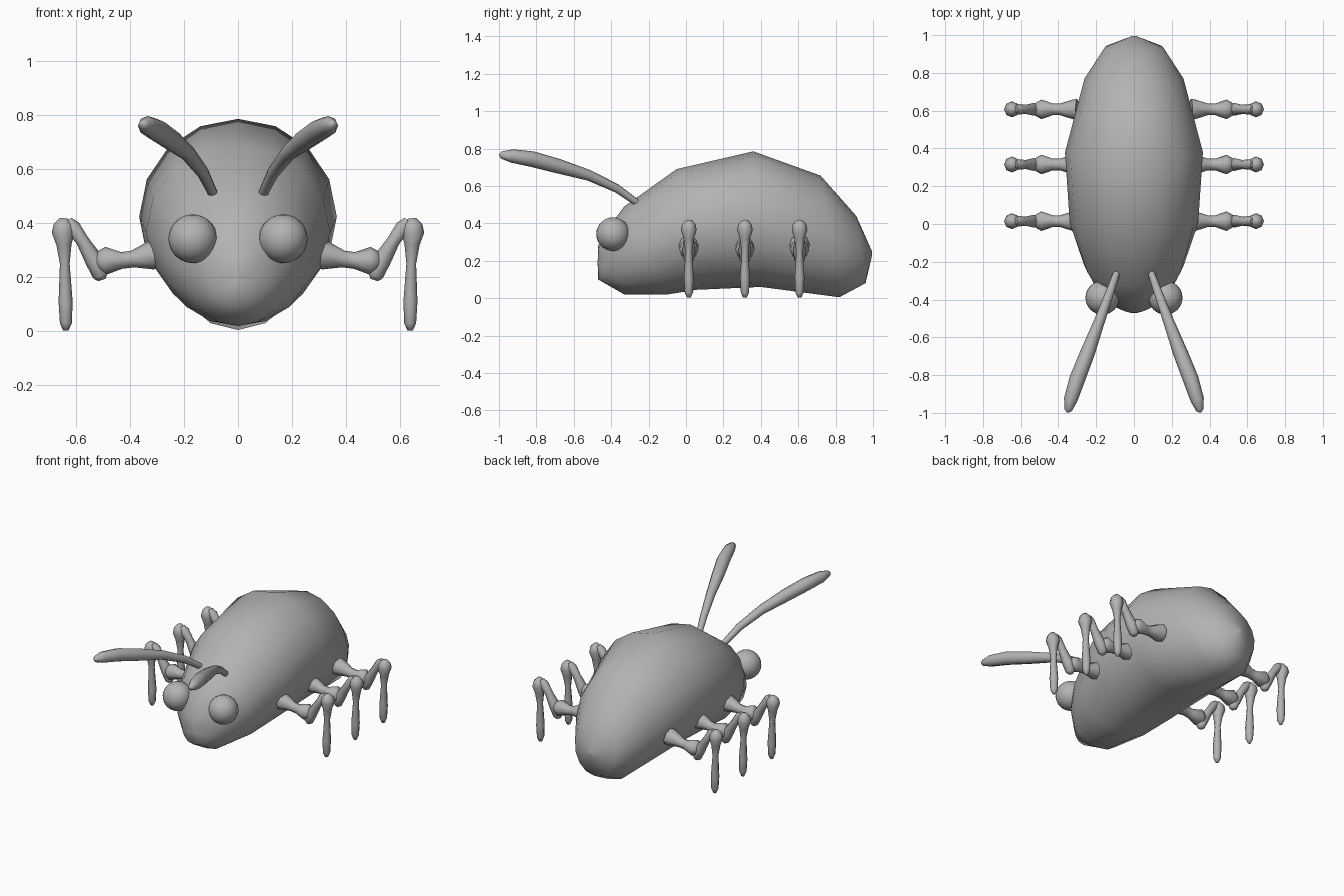
import bpy, bmesh, math
from mathutils import Vector

if "Cube" in bpy.data.objects:
    bpy.data.objects.remove(bpy.data.objects["Cube"])

grey = bpy.data.materials.new("shell grey")
grey.diffuse_color = (0.45, 0.45, 0.45, 1)
grey.use_nodes = True
grey.node_tree.nodes["Principled BSDF"].inputs["Base Color"].default_value = grey.diffuse_color


def finish(bm, name, angle=70):
    bmesh.ops.recalc_face_normals(bm, faces=bm.faces)
    me = bpy.data.meshes.new(name)
    bm.to_mesh(me)
    bm.free()
    ob = bpy.data.objects.new(name, me)
    bpy.context.collection.objects.link(ob)
    me.materials.append(grey)
    bpy.ops.object.select_all(action='DESELECT')
    bpy.context.view_layer.objects.active = ob
    ob.select_set(True)
    bpy.ops.object.shade_smooth_by_angle(angle=math.radians(angle))
    return ob


def skin(bm, rings):
    """Join a list of point rings and close both ends."""
    loops = [[bm.verts.new(p) for p in ring] for ring in rings]
    n = len(loops[0])
    for a, b in zip(loops, loops[1:]):
        for i in range(n):
            j = (i + 1) % n
            bm.faces.new((a[i], a[j], b[j], b[i]))
    bm.faces.new(loops[0])
    bm.faces.new(loops[-1])


def tube(name, stations, sides=8):
    """Limb through stations of (x, y, z, radius)."""
    pts = [Vector(s[:3]) for s in stations]
    rings = []
    for k, p in enumerate(pts):
        t = (pts[min(k + 1, len(pts) - 1)] - pts[max(k - 1, 0)]).normalized()
        ref = Vector((0, 1, 0)) if abs(t.y) < 0.6 else Vector((0, 0, 1))
        u = t.cross(ref).normalized()
        v = t.cross(u)
        rings.append([p + stations[k][3] * (u * math.cos(a) + v * math.sin(a))
                      for a in (2 * math.pi * i / sides for i in range(sides))])
    bm = bmesh.new()
    skin(bm, rings)
    return finish(bm, name)


# Body: tilted oval rings (top y, top z, bottom y, bottom z, half width, nose bulge)
sections = [
    (0.995, 0.25, 0.995, 0.23, 0.012, 0),
    (0.91, 0.44, 0.96, 0.08, 0.155, 0),
    (0.72, 0.655, 0.82, 0.005, 0.262, 0),
    (0.36, 0.785, 0.40, 0.06, 0.365, 0),
    (-0.05, 0.69, 0.06, 0.045, 0.34, 0),
    (-0.33, 0.49, -0.10, 0.02, 0.265, 0),
    (-0.39, 0.41, -0.33, 0.02, 0.19, 0),
    (-0.47, 0.28, -0.47, 0.10, 0.11, 0.04),
    (-0.472, 0.20, -0.472, 0.18, 0.012, 0),
]
rings = []
for ty, tz, by, bz, w, bulge in sections:
    ring = []
    for i in range(16):
        a = 2 * math.pi * i / 16
        c, s = math.cos(a), math.sin(a)
        ring.append((w * s, (ty + by) / 2 + (ty - by) / 2 * c + bulge * s * s,
                     (tz + bz) / 2 + (tz - bz) / 2 * c))
    rings.append(ring)
bm = bmesh.new()
skin(bm, rings)
finish(bm, "body")

for s, side in ((-1, "left"), (1, "right")):
    # Eyes
    bm = bmesh.new()
    bmesh.ops.create_uvsphere(bm, u_segments=24, v_segments=14, radius=0.09)
    bmesh.ops.translate(bm, verts=bm.verts, vec=(s * 0.167, -0.39, 0.342))
    finish(bm, side + "_eye")

    # Antennae
    feeler = [(0.09, -0.255, 0.505, 0.018), (0.13, -0.37, 0.587, 0.023),
              (0.185, -0.52, 0.657, 0.029), (0.245, -0.68, 0.705, 0.039),
              (0.30, -0.82, 0.743, 0.042), (0.335, -0.93, 0.76, 0.036),
              (0.348, -0.985, 0.765, 0.020), (0.35, -0.998, 0.767, 0.006)]
    tube(side + "_antenna", [(s * x, y, z, r) for x, y, z, r in feeler])

    # Three-part legs
    parts = {
        "upper_leg": [(0.30, 0.285, 0.055), (0.325, 0.28, 0.052), (0.39, 0.267, 0.031),
                      (0.43, 0.262, 0.031), (0.49, 0.26, 0.052), (0.52, 0.262, 0.035),
                      (0.53, 0.263, 0.012)],
        "middle_leg": [(0.503, 0.19, 0.014), (0.508, 0.205, 0.028), (0.53, 0.26, 0.034),
                       (0.575, 0.335, 0.024), (0.61, 0.385, 0.028), (0.628, 0.41, 0.016)],
        "lower_leg": [(0.643, 0.418, 0.015), (0.645, 0.395, 0.036), (0.646, 0.365, 0.042),
                      (0.643, 0.32, 0.028), (0.64, 0.25, 0.018), (0.637, 0.11, 0.026),
                      (0.636, 0.03, 0.022), (0.636, 0.003, 0.010)],
    }
    for y, place in ((0.015, "front"), (0.315, "mid"), (0.607, "rear")):
        for part, path in parts.items():
            tube(f"{side}_{place}_{part}", [(s * x, y, z, r) for x, z, r in path])
